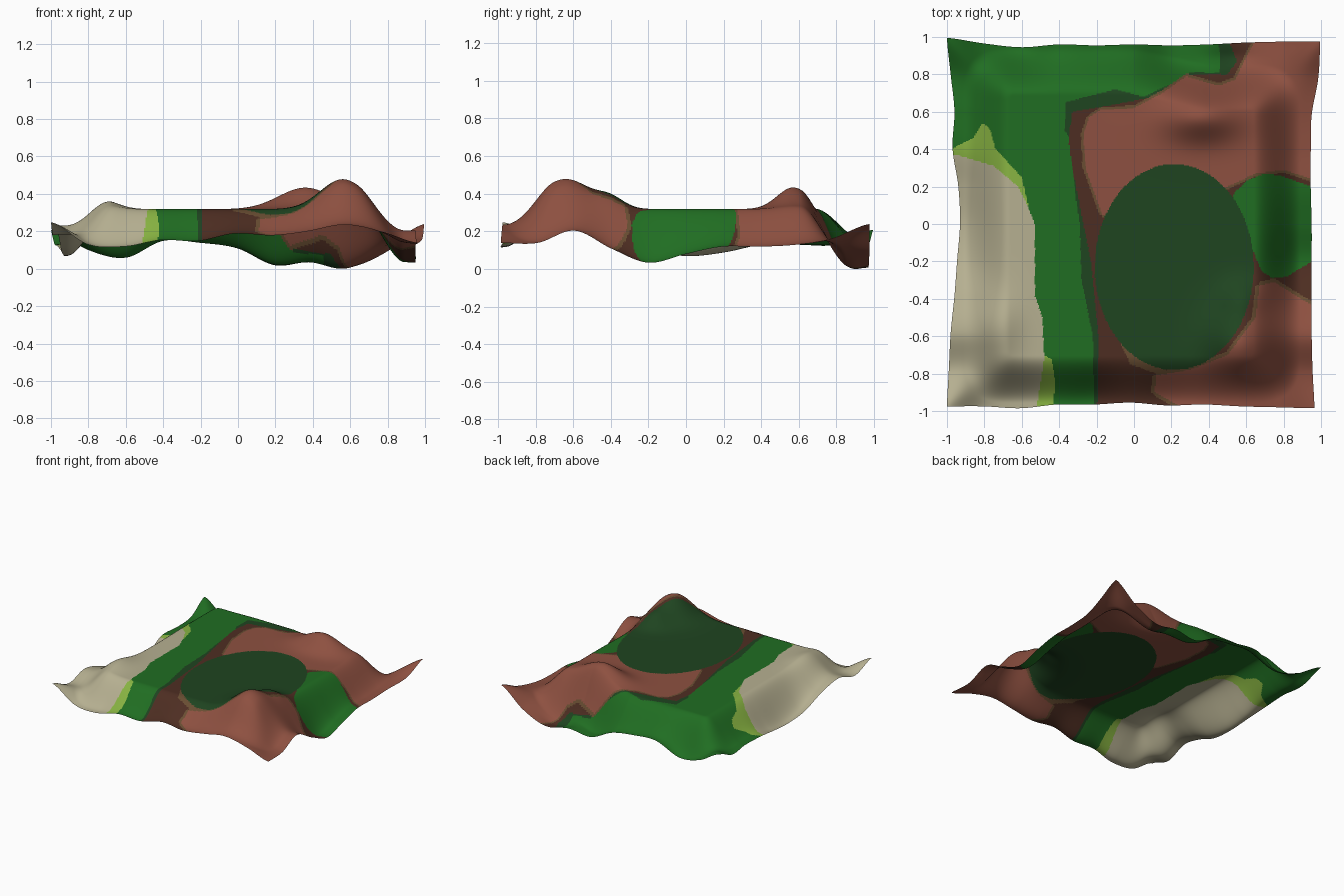
import bpy, math

if "Cube" in bpy.data.objects:
    bpy.data.objects.remove(bpy.data.objects["Cube"])

N = 290  # grid resolution

# Rim heights along each side, evenly spaced from -1 to 1
FRONT = [.25, .13, .12, .155, .15, .19, .18, .20, .23, .20, .14]
BACK = [.21, .10, .06, .15, .14, .11, .02, .04, .01, .09, .24]
RIGHT = [.14, .14, .205, .11, .035, .08, .12, .12, .13, .16, .24]
LEFT = [.25, .18, .23, .18, .10, .07, .09, .13, .13, .13, .21]
# Rim outlines in plan
X_LEFT = [-1, -.99, -.98, -.96, -.945, -.93, -.94, -.97, -.96, -.98, -1]
X_RIGHT = [.965, .955, .95, .95, .95, .95, .945, .945, .95, .985, .995]
Y_FRONT = [-.975, -.975, -.985, -.965, -.965, -.955, -.97, -.965, -.975, -.98, -.985]
Y_BACK = [.995, .965, .945, .96, .955, .96, .955, .96, .97, .975, .975]


def curve(p, t):
    """Catmull-Rom through evenly spaced values, t in -1..1."""
    f = (max(-1, min(1, t)) + 1) / 2 * (len(p) - 1)
    i = min(int(f), len(p) - 2)
    f -= i
    a, b, c, d = p[max(i - 1, 0)], p[i], p[i + 1], p[min(i + 2, len(p) - 1)]
    return b + .5 * f * (c - a + f * (2*a - 5*b + 4*c - d + f * (3*(b - c) + d - a)))


def bump(x, y, cx, cy, sx, sy, h):
    return h * math.exp(-((x - cx) / sx) ** 2 - ((y - cy) / sy) ** 2)


def height(x, y, u, v):
    # drooping rim blended from the four sides
    sides = [(1 + v, curve(FRONT, u)), (1 - v, curve(BACK, u)),
             (1 + u, curve(LEFT, v)), (1 - u, curve(RIGHT, v))]
    w = [1 / (d + .03) ** 2 for d, _ in sides]
    rim = sum(k * s[1] for k, s in zip(w, sides)) / sum(w)
    # flat plateau with rounded fall-off, reaching further back on the left
    back = .575 + .085 * max(0, min(1, (.4 - x) / .4))
    qx = max(x - .61, -.635 - x, 0)
    qy = max(y - back, -.675 - y, 0)
    q = (qx ** 3 + qy ** 3) ** (1 / 3)
    t = max(0, min(1, (q - .03) / .25))
    z = rim + (.32 - rim) * (1 - t * t * (3 - 2 * t))
    # hills
    z += bump(x, y, .56, -.64, .17, .19, .16)
    z += bump(x, y, .58, -.40, .11, .10, .05)
    z += bump(x, y, .36, .57, .20, .12, .115)
    z += bump(x, y, -.73, -.55, .12, .17, .05)
    # hollow under the back rim
    z += bump(x, y, .52, .89, .15, .05, -.02)
    return z


# Colour patches in plan
BEIGE = [(-1.1, .35), (-.95, .37), (-.75, .31), (-.62, .2), (-.57, .1), (-.53, 0),
         (-.53, -.38), (-.49, -.5), (-.48, -.72), (-.54, -1.1), (-1.1, -1.1)]
LIME_BACK = [(-1.1, .38), (-.98, .4), (-.86, .46), (-.81, .54), (-.77, .51), (-.74, .4),
             (-.6, .25), (-.565, .1), (-.7, .1), (-1.1, .2)]
LIME_FRONT = [(-.55, -1.1), (-.49, -.7), (-.44, -.72), (-.42, -.85), (-.45, -1.1)]
SHADE = [(-.21, -1.1), (-.22, -.6), (-.28, -.3), (-.29, 0), (-.32, .2), (-.31, .4),
         (-.37, .5), (-.37, .65), (-.1, .72), (.05, .68), (.2, .75), (.3, .81),
         (.46, .81), (.46, .92), (.42, 1.1), (1.1, 1.1), (1.1, -1.1)]
EARTH = [(-.2, -1.1), (-.19, -.6), (-.23, -.2), (-.27, 0), (-.33, .3), (-.35, .45),
         (-.33, .6), (-.1, .64), (.1, .68), (.28, .8), (.5, .8), (.55, .87),
         (.46, 1.1), (1.1, 1.1), (1.1, -1.1)]
CLAY_BACK = [(-.17, .05), (-.26, .3), (-.27, .48), (-.24, .57), (-.18, .61), (0, .62),
             (.15, .7), (.28, .79), (.45, .74), (.54, .77), (.62, .93), (.72, 1.1),
             (1.1, 1.1), (1.1, .2), (.95, .24), (.8, .29), (.65, .27), (.5, .2), (0, 0)]
CLAY_FRONT = [(.12, -.81), (.3, -.78), (.5, -.7), (.65, -.5), (.67, -.33), (.75, -.31),
              (.86, -.38), (1.1, -.52), (1.1, -1.1), (.5, -1.1), (.2, -.95), (.11, -.9)]
RUST = [(-.09, -.6), (0, -.62), (.2, -.77), (.12, -.8), (-.02, -.75)]
GRASS = [(.54, .17), (.6, .23), (.7, .27), (.78, .26), (.95, .2), (1.1, .18), (1.1, -.16),
         (.95, -.2), (.82, -.28), (.74, -.29), (.68, -.25), (.64, -.15), (.5, .1)]


def inside(poly, x, y):
    hit = False
    for (ax, ay), (bx, by) in zip(poly, poly[1:] + poly[:1]):
        if (ay > y) != (by > y) and x < ax + (bx - ax) * (y - ay) / (by - ay):
            hit = not hit
    return hit


def near(poly, x, y, r):
    return any(inside(poly, x + a * r, y + b * r)
               for a, b in ((1, 0), (-1, 0), (0, 1), (0, -1)))


COLOURS = [("green", (.0145, .155, .016)), ("dark_green", (.0135, .058, .0145)),
           ("dark_brown", (.076, .027, .016)), ("olive_brown", (.142, .076, .032)),
           ("clay_brown", (.27, .081, .052)), ("beige", (.47, .435, .285)),
           ("lime", (.25, .46, .055))]
GREEN, DARK, BROWN, OLIVE, CLAY, SAND, LIME = range(7)


def colour(x, y):
    if x < -.4:
        if inside(BEIGE, x, y):
            return SAND
        return LIME if inside(LIME_BACK, x, y) or inside(LIME_FRONT, x, y) else GREEN
    if ((x - .215) / .425) ** 2 + ((y + .23) / .55) ** 2 < 1:
        return DARK
    if inside(GRASS, x, y):
        return GREEN
    if inside(CLAY_BACK, x, y) or inside(CLAY_FRONT, x, y):
        return CLAY
    if near(CLAY_BACK, x, y, .015) or near(CLAY_FRONT, x, y, .02) or inside(RUST, x, y):
        return OLIVE
    if inside(EARTH, x, y):
        return BROWN
    return DARK if inside(SHADE, x, y) else GREEN


# Draped sheet
verts, faces = [], []
for j in range(N + 1):
    v = 2 * j / N - 1
    for i in range(N + 1):
        u = 2 * i / N - 1
        a, b = (u + 1) / 2, (v + 1) / 2
        x = curve(X_LEFT, v) * (1 - a) + curve(X_RIGHT, v) * a
        y = curve(Y_FRONT, u) * (1 - b) + curve(Y_BACK, u) * b
        verts.append((x, y, height(x, y, u, v)))
for j in range(N):
    for i in range(N):
        k = j * (N + 1) + i
        faces.append((k, k + 1, k + N + 2, k + N + 1))
low = min(p[2] for p in verts)
verts = [(x, y, z - low) for x, y, z in verts]

mesh = bpy.data.meshes.new("draped_sheet")
mesh.from_pydata(verts, [], faces)
for name, rgb in COLOURS:
    mat = bpy.data.materials.new(name)
    mat.diffuse_color = (*rgb, 1)
    mat.use_nodes = True
    mat.node_tree.nodes["Principled BSDF"].inputs["Base Color"].default_value = mat.diffuse_color
    mesh.materials.append(mat)
for f in mesh.polygons:
    f.material_index = colour(f.center.x, f.center.y)
    f.use_smooth = True
mesh.update()
sheet = bpy.data.objects.new("draped_sheet", mesh)
bpy.context.collection.objects.link(sheet)
